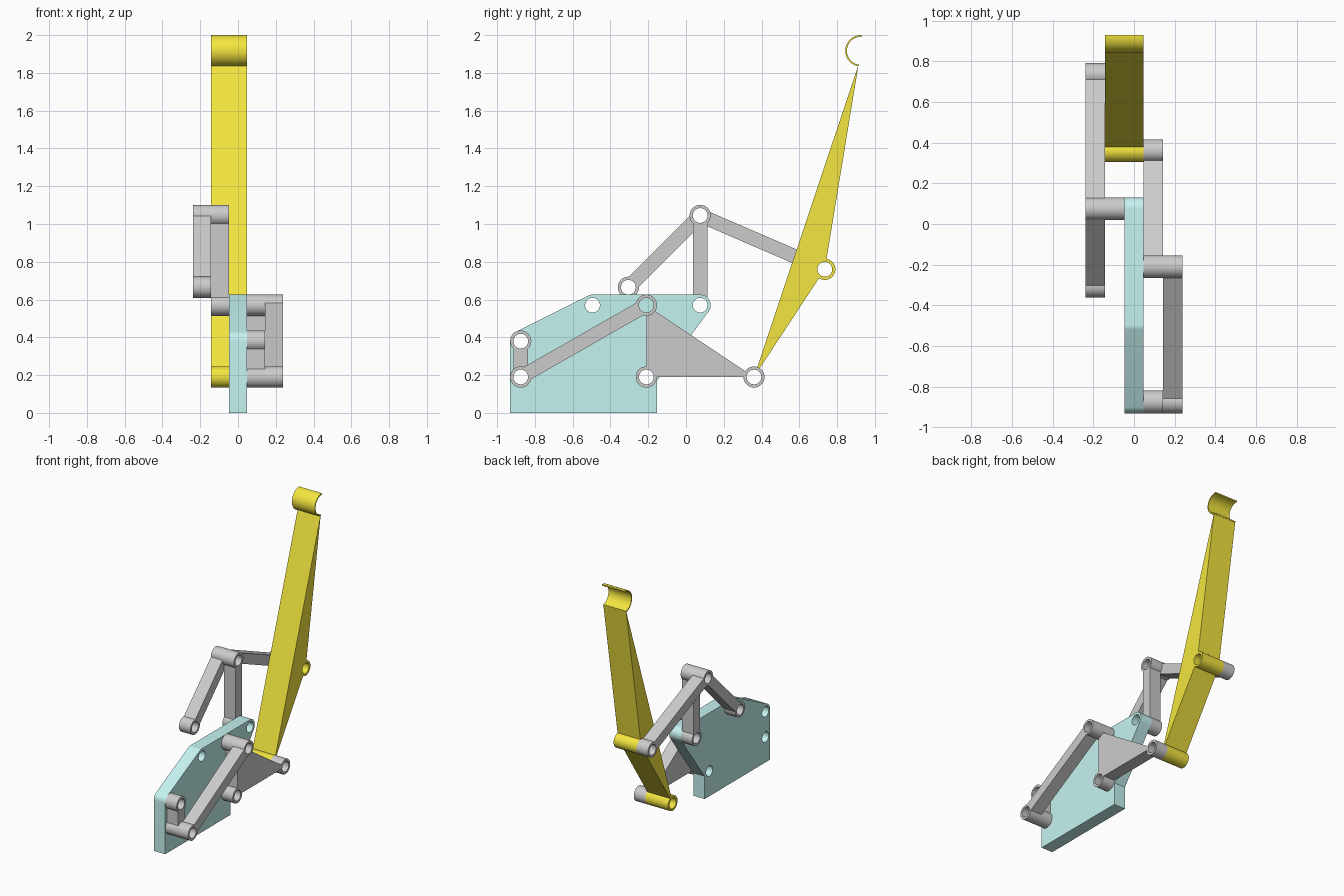
import bpy, bmesh, math
from mathutils import Vector

if "Cube" in bpy.data.objects:
    bpy.data.objects.remove(bpy.data.objects["Cube"])

R, H, W, T = 0.056, 0.039, 0.0375, 0.095   # boss radius, hole radius, half bar width, layer thickness


def layer(i):
    """x range of layer i (0 is the mounting plate)."""
    return (i - 0.5) * T, (i + 0.5) * T


def arc(c, r, a0, a1, n):
    return [(c[0] + r * math.cos(math.radians(a0 + (a1 - a0) * i / n)),
             c[1] + r * math.sin(math.radians(a0 + (a1 - a0) * i / n))) for i in range(n + 1)]


def circle(c, r, n=48):
    return arc(c, r, 0, 360, n)[:-1]


def slab(bm, loops, xr):
    """Extrude an outline (first loop) with holes (other loops) along x."""
    edges = []
    for loop in loops:
        vs = [bm.verts.new((xr[0], y, z)) for y, z in loop]
        edges += [bm.edges.new((vs[i - 1], vs[i])) for i in range(len(vs))]
    fill = bmesh.ops.triangle_fill(bm, use_beauty=True, edges=edges, normal=(1, 0, 0))
    faces = [g for g in fill['geom'] if isinstance(g, bmesh.types.BMFace)]
    ext = bmesh.ops.extrude_face_region(bm, geom=faces, use_keep_orig=True)
    top = [g for g in ext['geom'] if isinstance(g, bmesh.types.BMVert)]
    bmesh.ops.translate(bm, verts=top, vec=(xr[1] - xr[0], 0, 0))


def boss(bm, c, xr):
    slab(bm, [circle(c, R), circle(c, H)], xr)


def bar(bm, a, b, xr):
    a, b = Vector(a), Vector(b)
    d = (b - a).normalized()
    n = Vector((-d.y, d.x)) * W
    a, b = a + d * 0.041, b - d * 0.041
    slab(bm, [[a - n, b - n, b + n, a + n]], xr)


def web(bm, pts, radii, xr):
    """Triangle through the pivots, corners scooped out around the holes."""
    out = []
    for i, (c, r) in enumerate(zip(pts, radii)):
        p, n = pts[i - 1], pts[(i + 1) % len(pts)]
        if r == 0:
            out.append(c)
            continue
        a0 = math.degrees(math.atan2(n[1] - c[1], n[0] - c[0]))
        a1 = math.degrees(math.atan2(p[1] - c[1], p[0] - c[0]))
        out += arc(c, r, a0 + (a1 - a0) % 360, a0, 6)
    slab(bm, [out], xr)


def finish(bm, name, color=None):
    bmesh.ops.recalc_face_normals(bm, faces=bm.faces)
    me = bpy.data.meshes.new(name)
    bm.to_mesh(me)
    bm.free()
    ob = bpy.data.objects.new(name, me)
    bpy.context.collection.objects.link(ob)
    if color:
        mat = bpy.data.materials.new(name + "_color")
        mat.diffuse_color = (*color, 1)
        mat.use_nodes = True
        mat.node_tree.nodes["Principled BSDF"].inputs["Base Color"].default_value = mat.diffuse_color
        me.materials.append(mat)
    bpy.ops.object.select_all(action='DESELECT')
    ob.select_set(True)
    bpy.context.view_layer.objects.active = ob
    bpy.ops.object.shade_smooth_by_angle(angle=math.radians(30))


def link(name, pts, i):
    """Bar linkage following the pivots, with a boss at each one."""
    bm = bmesh.new()
    for p in pts:
        boss(bm, p, layer(i))
    for a, b in zip(pts, pts[1:]):
        bar(bm, a, b, layer(i))
    finish(bm, name)


# Pivot positions (y, z)
rear_top, rear_low = (-0.875, 0.38), (-0.875, 0.19)
mid_top, front_top = (-0.495, 0.57), (0.075, 0.57)
rock_top, rock_low, arm_low = (-0.21, 0.57), (-0.21, 0.19), (0.36, 0.19)
crank_top, crank_rear, arm_mid = (0.075, 1.045), (-0.305, 0.665), (0.735, 0.76)

# Mounting plate
slope = 90 + math.degrees(math.atan2(0.19, 0.38))
outline = ([(-0.931, 0)] + arc(rear_top, R, 180, slope, 10) + arc(mid_top, R, slope, 90, 5)
           + arc(front_top, R, 90, -36.87, 18) + [(-0.154, 0.171), (-0.154, 0)])
bm = bmesh.new()
slab(bm, [outline] + [circle(c, H) for c in (rear_top, rear_low, mid_top, front_top, rock_low)], layer(0))
finish(bm, "mounting_plate", (0.56, 0.9, 0.88))

# Links
link("short_link", [rear_top, rear_low], 1)
link("long_link", [rear_low, rock_top], 2)
link("upright_link", [front_top, crank_top], -1)
link("bent_crank", [crank_rear, crank_top, arm_mid], -2)

# Triangular rocker
bm = bmesh.new()
rocker = [rock_top, rock_low, arm_low]
for p in rocker:
    boss(bm, p, layer(1))
web(bm, rocker, [0.046] * 3, layer(1))
finish(bm, "triangle_rocker")

# Long arm with open hook at the tip
bm = bmesh.new()
wide = (-1.5 * T, 0.5 * T)
for p in (arm_low, arm_mid):
    boss(bm, p, wide)
web(bm, [arm_low, arm_mid, (0.913, 1.842)], [0.046, 0.046, 0], wide)
hook = (0.926, 1.917)
slab(bm, [arc(hook, 0.083, 87, 262, 32) + arc(hook, 0.074, 262, 87, 32)], wide)
finish(bm, "hook_arm", (0.9, 0.79, 0.05))
